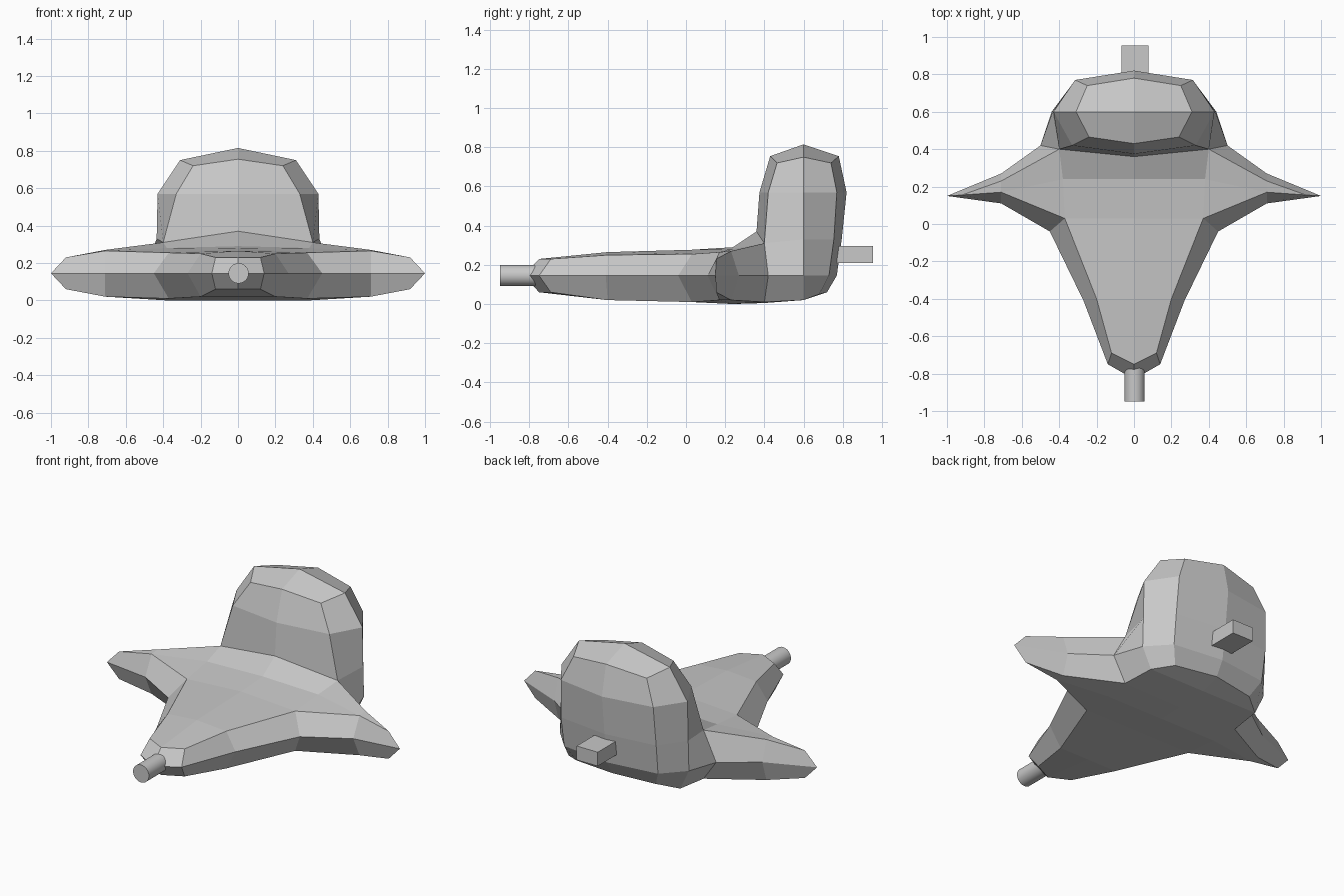
import bpy
import bmesh
from mathutils import Matrix, Vector

default_cube = bpy.data.objects.get("Cube")
if default_cube:
    bpy.data.objects.remove(default_cube)


def make_material(name, colour):
    mat = bpy.data.materials.new(name)
    mat.use_nodes = True
    mat.diffuse_color = colour
    mat.node_tree.nodes["Principled BSDF"].inputs["Base Color"].default_value = colour
    return mat


grey = make_material("plain grey", (.58, .58, .58, 1))


def finish(bm, name):
    """Turn a bmesh into a grey object in the scene."""
    bmesh.ops.recalc_face_normals(bm, faces=bm.faces)
    mesh = bpy.data.meshes.new(name)
    bm.to_mesh(mesh)
    bm.free()
    mesh.materials.append(grey)
    obj = bpy.data.objects.new(name, mesh)
    bpy.context.collection.objects.link(obj)
    return obj


# Half outline columns: n nose, m nose corner, k neck, a front armpit,
# f arm front, t arm tip, b arm back, p rear armpit, s side, c corner, r rear
OUTLINE = "nmkaftbpscr"

# Widest waistline at a constant height
waist = dict(zip(OUTLINE, [
    (0, -.83), (.14, -.75), (.27, -.41), (.45, -.04), (.71, .11), (1, .15),
    (.71, .27), (.5, .42), (.44, .6), (.32, .73), (0, .77)]))
waist = {key: (x, y, .145) for key, (x, y) in waist.items()}

# Upper deck rim, deck spine (i, j, e), inner deck point d, hump front g
upper = dict(
    n=(0, -.75, .23), m=(.12, -.69, .23), k=(.2, -.4, .25), a=(.37, .03, .255),
    f=(.71, .17, .265), t=(.92, .155, .23), b=(.71, .23, .27), p=(.4, .4, .31),
    s=(.435, .6, .33), c=(.325, .755, .33), r=(0, .795, .33),
    i=(0, -.4, .265), j=(0, .03, .277), e=(0, .24, .29), d=(.38, .24, .28),
    g=(0, .36, .37))

# Underside: the same plan, only slightly hollowed toward the rim
lower = {key: (x, y, .01) for key, (x, y, z) in upper.items()}
for key in "nmt":
    lower[key] = (*lower[key][:2], .06)
for key in "kifb":
    lower[key] = (*lower[key][:2], .02)
lower.update(e=(0, .24, 0), d=(.38, .24, 0), g=(0, .4, .005), q=(0, .6, .02),
             s=(.38, .6, .02), c=(.27, .68, .05), r=(0, .72, .06))

# Hump: shoulder ring, crown ring and the peak h
shoulder = dict(g=(0, .375, .57), p=(.33, .42, .57), s=(.43, .6, .57),
                c=(.315, .77, .57), r=(0, .82, .57))
crown = dict(g=(0, .43, .755), p=(.24, .465, .72), s=(.31, .6, .75),
             c=(.25, .74, .72), r=(0, .78, .755), h=(0, .6, .815))

DECK = ["nmki", "ikaj", "jade", "afd", "dfbp", "ftb", "edpg"]


def bands(lower_ring, upper_ring, columns):
    """Quads between two rings along neighbouring columns."""
    for first, second in zip(columns, columns[1:]):
        yield [lower_ring[first], lower_ring[second],
               upper_ring[second], upper_ring[first]]


def panels(ring, names):
    for name in names:
        yield [ring[key] for key in name]


half_faces = [
    *bands(lower, waist, OUTLINE),
    *bands(waist, upper, OUTLINE),
    *bands(upper, shoulder, "gpscr"),
    *bands(shoulder, crown, "gpscr"),
    *panels(upper, DECK),
    *panels(lower, DECK + ["gpsq", "qscr"]),
    *panels(crown, ["gpsh", "scrh"]),
]

# Body: both halves welded into one closed faceted shell
bm = bmesh.new()
for side in (-1, 1):
    for corners in half_faces:
        bm.faces.new([bm.verts.new((side * x, y, z)) for x, y, z in corners])
bmesh.ops.remove_doubles(bm, verts=bm.verts, dist=.0005)
finish(bm, "body")

# Front nozzle: a short smooth cylinder along y
bm = bmesh.new()
bmesh.ops.create_cone(
    bm, cap_ends=True, segments=32, radius1=.054, radius2=.054, depth=.19,
    matrix=Matrix.Translation((.003, -.855, .145)) @ Matrix.Rotation(1.5708, 4, "X"))
nozzle = finish(bm, "front_nozzle")
for face in nozzle.data.polygons:
    face.use_smooth = len(face.vertices) == 4

# Rear block: a small box sticking out of the back
bm = bmesh.new()
bmesh.ops.create_cube(bm, size=1)
bmesh.ops.scale(bm, vec=Vector((.144, .21, .086)), verts=bm.verts)
bmesh.ops.translate(bm, vec=Vector((.006, .85, .253)), verts=bm.verts)
finish(bm, "rear_block")
